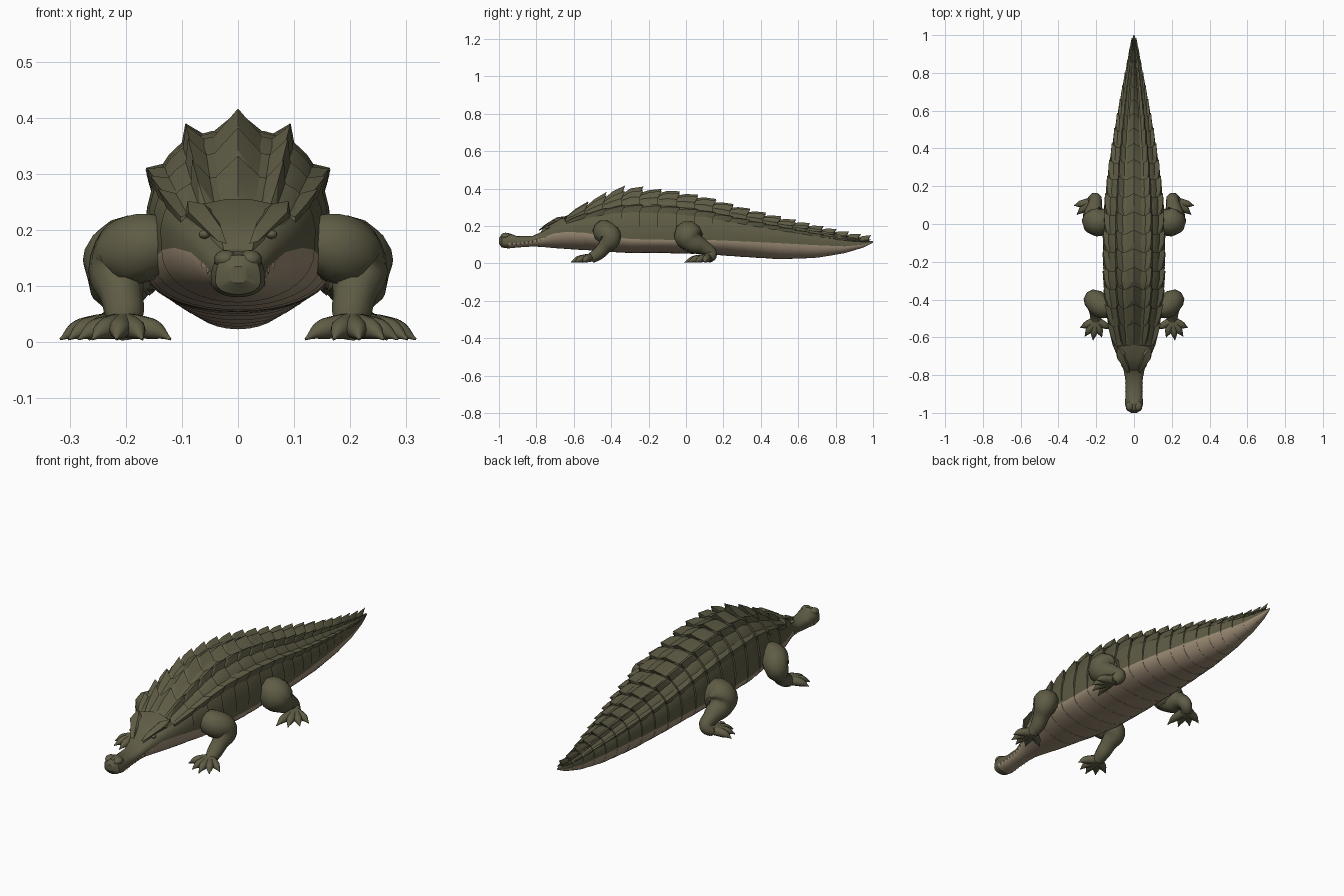
import bpy, bmesh, math
from mathutils import Vector

if "Cube" in bpy.data.objects:
    bpy.data.objects.remove(bpy.data.objects["Cube"], do_unlink=True)


def material(name, color):
    m = bpy.data.materials.new(name)
    m.use_nodes = True
    m.diffuse_color = color
    m.node_tree.nodes["Principled BSDF"].inputs["Base Color"].default_value = color
    return m


GREEN = material("olive_hide", (.115, .108, .06, 1))
TAN = material("tan_belly", (.34, .265, .18, 1))

# Body stations: y, half width, bottom, colour line, top
STATIONS = [
    (-1, .015, .105, .115, .135), (-.985, .04, .085, .108, .155),
    (-.95, .048, .08, .108, .162), (-.9, .044, .085, .11, .145),
    (-.82, .046, .09, .12, .147), (-.77, .056, .088, .135, .17),
    (-.71, .084, .082, .16, .212), (-.64, .114, .077, .168, .245),
    (-.55, .134, .072, .165, .288), (-.42, .154, .063, .145, .342),
    (-.3, .162, .055, .13, .372), (-.1, .164, .055, .126, .365),
    (.1, .157, .05, .126, .33), (.3, .134, .035, .118, .272),
    (.5, .102, .023, .108, .222), (.7, .066, .03, .097, .175),
    (.85, .037, .055, .091, .142), (.95, .017, .085, .1, .122),
    (1, .003, .11, .112, .118)]


def section(y):
    y = max(-1, min(1, y))
    for a, b in zip(STATIONS, STATIONS[1:]):
        if y <= b[0]:
            t = (y - a[0]) / (b[0] - a[0])
            return [p + (q - p) * t for p, q in zip(a, b)][1:]


def surface(y, ang, flare=1):
    """Point on the body skin; angle 0 is the left side, 90 the spine."""
    w, bottom, mid, top = section(y)
    c, s = math.cos(math.radians(ang)), math.sin(math.radians(ang))
    power = .72 if s > 0 else .97
    x = math.copysign(abs(c) ** power, c) * w
    z = abs(s) ** power * (top - mid if s > 0 else bottom - mid)
    k = flare if s > .01 else 1 + (flare - 1) * .25
    return Vector((x * k, y, mid + z * k))


def outward(ang):
    return Vector((math.cos(math.radians(ang)), 0, math.sin(math.radians(ang))))


def finish(name, bm, mats, angle=35):
    bmesh.ops.recalc_face_normals(bm, faces=bm.faces)
    me = bpy.data.meshes.new(name)
    bm.to_mesh(me)
    bm.free()
    for m in mats:
        me.materials.append(m)
    ob = bpy.data.objects.new(name, me)
    bpy.context.collection.objects.link(ob)
    bpy.ops.object.select_all(action='DESELECT')
    ob.select_set(True)
    bpy.context.view_layer.objects.active = ob
    bpy.ops.object.shade_smooth_by_angle(angle=math.radians(angle))
    return ob


def hull(bm, points):
    verts = [bm.verts.new(p) for p in points]
    bmesh.ops.convex_hull(bm, input=verts)
    loose = [v for v in verts if not v.link_faces]
    bmesh.ops.delete(bm, geom=loose, context='VERTS')


# Armour bands get shorter toward the tail tip
bands = [-.64]
while bands[-1] < .94:
    bands.append(bands[-1] + .098 - .04 * max(0, bands[-1]))
bands[-1] = .97

# Body and head: one loft with stepped bands
SIDES = 36
rings = [(s[0], 1) for s in STATIONS if s[0] < -.64]
for y0, y1 in zip(bands, bands[1:]):
    rings += [(y0, .985), ((y0 + y1) / 2, 1.015), (y1, 1.035)]
rings.append((1, 1))
bm = bmesh.new()
loops = [[bm.verts.new(surface(y, i * 360 / SIDES, f)) for i in range(SIDES)]
         for y, f in rings]
for (y, f), a, b in zip(rings, loops, loops[1:]):
    for i in range(SIDES):
        j = (i + 1) % SIDES
        face = bm.faces.new((a[i], a[j], b[j], b[i]))
        face.material_index = int(i >= SIDES // 2 and y > -.96)
bm.faces.new(loops[0])
bm.faces.new(loops[-1])
finish("body", bm, [GREEN, TAN], 30)


# Keeled scutes: row angle, half spread, height, taper along the tail
def scute_row(name, ang, spread, height, taper):
    bm = bmesh.new()
    for y0, y1 in zip(bands, bands[1:]):
        size = min(1, section(y1)[0] / .13) if taper else 1
        hump = 1 + .6 * max(0, 1 - abs(y1 + .35) / .2)
        h = height * max(size, .25) * (1 if taper else hump)
        back = min(y1 + .02, 1)
        n = outward(ang)
        pts = [surface(y, ang + d) + n * lift
               for y, lift in ((y0, -.004), (y1, .006)) for d in (-spread, spread)]
        pts += [surface(y0, ang) + n * .006,
                surface((y0 + y1) / 2, ang) + n * h * .7,
                surface(back, ang) + n * h,
                surface(y1, ang) - n * min(.01, section(y1)[0] * .3)]
        hull(bm, pts)
    finish(name, bm, [GREEN], 20)


scute_row("spine_scutes", 90, 10, .032, False)
for side, flip in (("left", False), ("right", True)):
    for part, ang, spread, height in (("upper", 68, 8, .036), ("flank", 36, 8, .03)):
        scute_row(f"{side}_{part}_scutes", 180 - ang if flip else ang,
                  spread, height, True)

# Skull cap between the brow ridges
bm = bmesh.new()
hull(bm, [(s * x, y, z) for s in (1, -1) for x, y, z in (
    (.022, -.79, .15), (.03, -.765, .185), (.05, -.71, .228), (.02, -.64, .255),
    (.085, -.65, .242), (.1, -.64, .2), (.078, -.7, .18))])
finish("skull", bm, [GREEN], 20)


def ball(name, center, scale):
    bm = bmesh.new()
    bmesh.ops.create_uvsphere(bm, u_segments=16, v_segments=10, radius=1)
    for v in bm.verts:
        v.co = Vector(a * b for a, b in zip(v.co, scale)) + Vector(center)
    finish(name, bm, [GREEN])


def tube(name, points):
    """Smooth limb through (x, y, z, radius) points."""
    cu = bpy.data.curves.new(name, 'CURVE')
    cu.dimensions = '3D'
    cu.bevel_depth = 1
    cu.bevel_resolution = 3
    cu.resolution_u = 5
    cu.use_fill_caps = True
    sp = cu.splines.new('BEZIER')
    sp.radius_interpolation = 'CARDINAL'
    sp.bezier_points.add(len(points) - 1)
    for bp, (x, y, z, r) in zip(sp.bezier_points, points):
        bp.co, bp.radius = (x, y, z), r
        bp.handle_left_type = bp.handle_right_type = 'AUTO'
    tmp = bpy.data.objects.new(name + "_path", cu)
    bpy.context.collection.objects.link(tmp)
    bpy.context.view_layer.update()
    me = tmp.evaluated_get(bpy.context.evaluated_depsgraph_get()).to_mesh()
    bm = bmesh.new()
    bm.from_mesh(me)
    bpy.data.objects.remove(tmp, do_unlink=True)
    # Keep soles flat on the ground
    for v in bm.verts:
        v.co.z = max(v.co.z, .002)
    finish(name, bm, [GREEN], 50)


FRONT_LEG = [(.12, -.445, .175, .05), (.175, -.435, .168, .063), (.212, -.402, .135, .056),
             (.208, -.435, .088, .04), (.202, -.472, .05, .035), (.203, -.51, .026, .028)]
HIND_LEG = [(.13, .03, .15, .055), (.192, .012, .15, .078), (.21, .035, .115, .062),
            (.208, .095, .085, .04), (.206, .135, .048, .032), (.228, .118, .026, .028)]
FRONT_TOES = [(.285, -.55), (.26, -.595), (.217, -.615), (.17, -.6), (.12, -.555)]
HIND_TOES = [(.317, .098), (.302, .05), (.265, .01), (.215, -.008)]

for side, s in (("left", 1), ("right", -1)):
    # Eyes, brows and nostrils
    ball(f"{side}_eye", (s * .06, -.742, .192), (.01, .012, .008))
    ball(f"{side}_nostril", (s * .022, -.964, .147), (.021, .027, .017))
    bm = bmesh.new()
    hull(bm, [(s * x, y, z) for x, y, z in (
        (.02, -.785, .175), (.036, -.785, .18), (.03, -.76, .203), (.088, -.715, .232),
        (.094, -.69, .225), (.06, -.69, .246), (.09, -.65, .252), (.04, -.68, .23))])
    finish(f"{side}_brow", bm, [GREEN], 20)
    # Teeth along the lip
    bm = bmesh.new()
    for i in range(9):
        y = -.93 + i * .022
        w, _, mid, _ = section(y)
        hull(bm, [(s * (w - .004), y - .006, mid), (s * (w - .004), y + .006, mid),
                  (s * (w + .003), y, mid), (s * w, y, mid - .012)])
    finish(f"{side}_teeth", bm, [TAN])
    # Legs and clawed toes
    for limb, leg, toes in (("front", FRONT_LEG, FRONT_TOES), ("hind", HIND_LEG, HIND_TOES)):
        tube(f"{side}_{limb}_leg", [(s * x, y, z, r) for x, y, z, r in leg])
        bx, by = leg[-1][:2]
        for i, (tx, ty) in enumerate(toes):
            path = [(s * (bx + (tx - bx) * t), by + (ty - by) * t, z, r)
                    for t, z, r in ((-.15, .032, .022), (.35, .027, .021),
                                    (.7, .02, .016), (1, .005, .002))]
            tube(f"{side}_{limb}_toe_{i + 1}", path)
